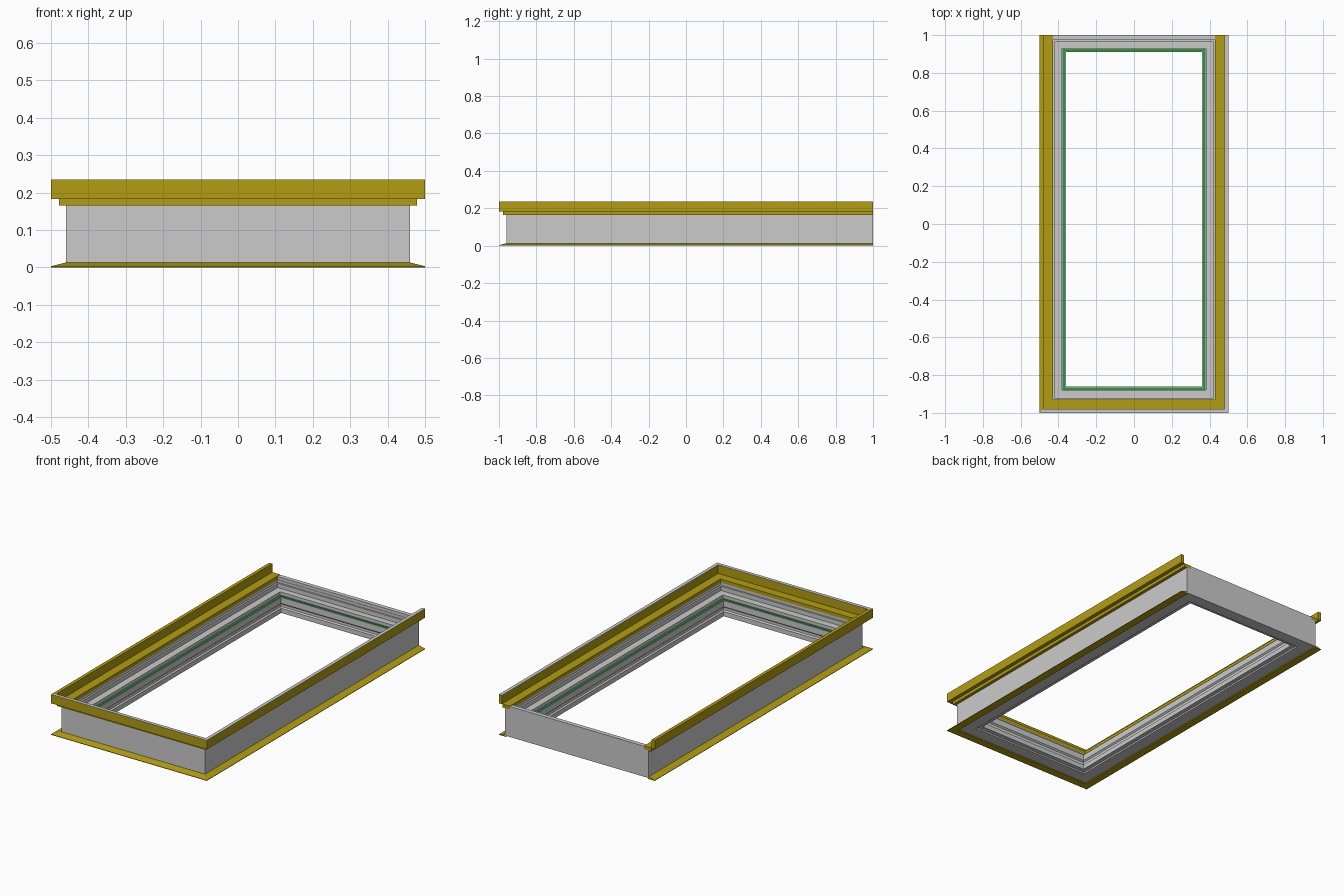
import bpy, bmesh

if "Cube" in bpy.data.objects:
    bpy.data.objects.remove(bpy.data.objects["Cube"])

def material(name, rgb):
    m = bpy.data.materials.new(name)
    m.diffuse_color = (*rgb, 1)
    m.use_nodes = True
    m.node_tree.nodes["Principled BSDF"].inputs["Base Color"].default_value = m.diffuse_color
    return m

yellow = material("yellow", (0.45, 0.34, 0.005))
green = material("green", (0.03, 0.3, 0.06))

def corners(d, z, closed):
    """Corner points of an outline set in by d from the 1 x 2 footprint."""
    x, front = 0.5 - d, -1 + d
    back = 1 - (d - 0.04) * 0.9 if closed else 1
    return [(-x, back, z), (-x, front, z), (x, front, z), (x, back, z)]

def sweep(name, profile, closed, mat=None, sides=(0, 1, 2)):
    """Sweep a closed (inset, z) profile round all four sides, or selected sides of the open U."""
    bm = bmesh.new()
    rings = [[bm.verts.new(c) for c in corners(d, z, closed)] for d, z in profile]
    n = len(rings)
    spans = (0, 1, 2, 3) if closed else sides
    for i in range(n):
        a, b = rings[i], rings[(i + 1) % n]
        for k in spans:
            m = (k + 1) % 4
            bm.faces.new((a[k], a[m], b[m], b[k]))
    if not closed:
        for k in (spans[0], spans[-1] + 1):
            bm.faces.new([r[k] for r in rings])
    loose = [v for v in bm.verts if not v.link_faces]
    bmesh.ops.delete(bm, geom=loose, context='VERTS')
    bmesh.ops.recalc_face_normals(bm, faces=bm.faces)
    mesh = bpy.data.meshes.new(name)
    bm.to_mesh(mesh)
    bm.free()
    ob = bpy.data.objects.new(name, mesh)
    bpy.context.collection.objects.link(ob)
    if mat:
        mesh.materials.append(mat)
    return ob

def box(name, lo, hi):
    bpy.ops.mesh.primitive_cube_add(size=1, location=[(a + b) / 2 for a, b in zip(lo, hi)])
    ob = bpy.context.object
    ob.name = name
    ob.scale = [b - a for a, b in zip(lo, hi)]

# Stepped grey frame with a grooved lining
sweep("frame", [(0.04, 0.006), (0.04, 0.165), (0.07, 0.165), (0.07, 0.15),
                (0.08, 0.15), (0.08, 0.125), (0.12, 0.125), (0.12, 0.105),
                (0.14, 0.105), (0.14, 0.07), (0.132, 0.063), (0.132, 0.048),
                (0.14, 0.042), (0.14, 0.015), (0.115, 0.015), (0.115, 0.006)], True)

# Raised rail along the back
box("back_rail", (-0.43, 0.975, 0.16), (0.43, 1.0, 0.183))

# Thin seal on the inner ledge
sweep("seal", [(0.122, 0.104), (0.122, 0.108), (0.135, 0.108), (0.135, 0.104)], True, green)

# Yellow upper trim: ledge and upright lip on three sides
sweep("upper_trim", [(0.022, 0.165), (0.022, 0.183), (0.0, 0.183), (0.0, 0.234),
                     (0.02, 0.234), (0.02, 0.185), (0.07, 0.185), (0.07, 0.165)], False, yellow)

# Grey cap on the front and right lip
sweep("lip_cap", [(0.0, 0.233), (0.0, 0.235), (0.02, 0.235), (0.02, 0.233)],
      False, sides=(1, 2))

# Sloping yellow flange at the base on three sides
sweep("base_flange", [(0.0, 0.0), (0.0, 0.003), (0.04, 0.013), (0.045, 0.013), (0.045, 0.0)],
      False, yellow)
